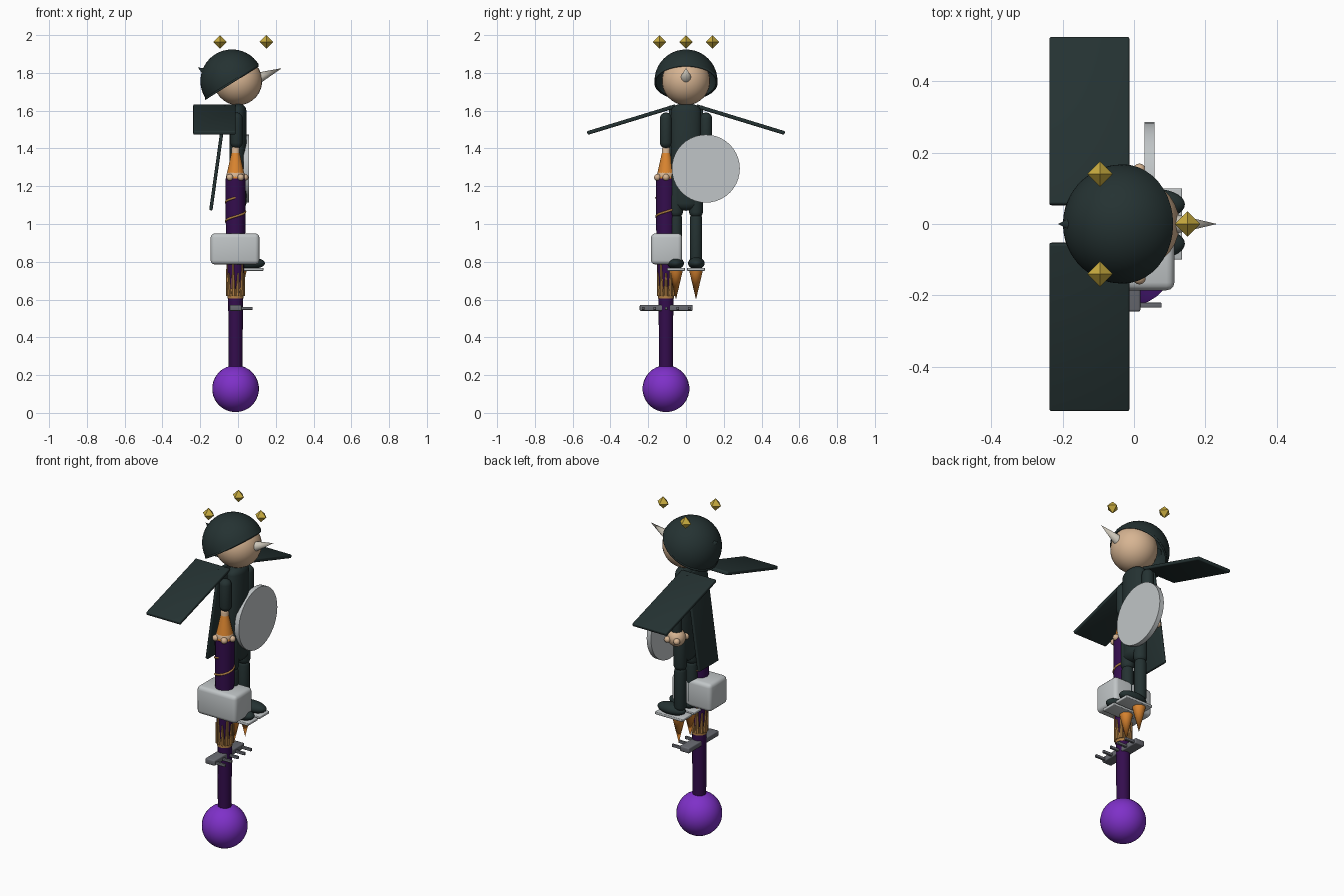
import bpy, bmesh, math
from mathutils import Vector, Matrix

if "Cube" in bpy.data.objects:
    bpy.data.objects.remove(bpy.data.objects["Cube"], do_unlink=True)


def material(name, *rgb):
    m = bpy.data.materials.new(name)
    m.use_nodes = True
    m.diffuse_color = (*rgb, 1)
    m.node_tree.nodes["Principled BSDF"].inputs["Base Color"].default_value = (*rgb, 1)
    return m


CLOTH = material("dark_green", 0.018, 0.032, 0.032)
SKIN = material("skin", 0.68, 0.46, 0.29)
SILVER = material("silver", 0.53, 0.56, 0.57)
FLAME = material("orange", 0.72, 0.24, 0.03)
ORB = material("violet", 0.21, 0.03, 0.58)
STAFF = material("deep_purple", 0.034, 0.004, 0.075)
TRIM = material("bronze", 0.45, 0.22, 0.06)
GOLD = material("gold", 0.58, 0.41, 0.05)
STEEL = material("steel", 0.14, 0.145, 0.165)
BONE = material("bone", 0.6, 0.56, 0.48)


def finish(name, bm, mat, smooth=True):
    mesh = bpy.data.meshes.new(name)
    bm.to_mesh(mesh)
    bm.free()
    mesh.materials.append(mat)
    ob = bpy.data.objects.new(name, mesh)
    bpy.context.collection.objects.link(ob)
    if smooth:
        bpy.ops.object.select_all(action="DESELECT")
        ob.select_set(True)
        bpy.context.view_layer.objects.active = ob
        bpy.ops.object.shade_smooth_by_angle(angle=math.radians(40))
    return ob


def ball(name, mat, loc, size, stretch=0):
    """Ellipsoid; stretch pulls the halves apart into a capsule."""
    bm = bmesh.new()
    bmesh.ops.create_uvsphere(bm, u_segments=28, v_segments=15, radius=1)
    for v in bm.verts:
        side = 1 if v.co.z > 0 else -1
        v.co = Vector(a * b for a, b in zip(v.co, size))
        v.co.z += side * stretch
        v.co += Vector(loc)
    return finish(name, bm, mat)


def capsule(name, mat, x, y, low, high, r, ry=None):
    return ball(name, mat, (x, y, (low + high) / 2), (r, ry or r, r), (high - low) / 2 - r)


def cone(name, mat, start, end, r1, r2, sides=24):
    a, b = Vector(start), Vector(end)
    bm = bmesh.new()
    bmesh.ops.create_cone(bm, cap_ends=True, segments=sides, radius1=r1, radius2=r2,
                          depth=(b - a).length)
    turn = (b - a).to_track_quat("Z", "Y").to_matrix().to_4x4()
    bm.transform(Matrix.Translation((a + b) / 2) @ turn)
    return finish(name, bm, mat)


def box(name, mat, loc, size, bevel=0.006, tilt=0, axis="X"):
    bm = bmesh.new()
    bmesh.ops.create_cube(bm, size=1)
    bmesh.ops.scale(bm, vec=size, verts=bm.verts)
    bmesh.ops.bevel(bm, geom=bm.edges[:], offset=bevel, segments=3, profile=0.5, affect="EDGES")
    bm.transform(Matrix.Translation(loc) @ Matrix.Rotation(tilt, 4, axis))
    return finish(name, bm, mat)


SX, SY = -0.013, -0.106   # staff axis

# Staff: orb, tapered shaft, block
ball("staff_orb", ORB, (SX, SY, 0.128), (0.124,) * 3)
cone("staff_lower", STAFF, (SX, SY, 0.2), (SX, SY, 0.62), 0.037, 0.039, 12)
cone("staff_middle", STAFF, (SX, SY, 0.6), (SX, SY, 0.85), 0.039, 0.047, 12)
cone("staff_upper", STAFF, (SX, SY, 0.8), (SX, SY, 1.24), 0.05, 0.054, 12)
box("staff_block", SILVER, (-0.016, -0.103, 0.868), (0.258, 0.165, 0.164), 0.022)

# Bronze collar with rising tongues
cone("bronze_collar", TRIM, (SX, SY, 0.605), (SX, SY, 0.655), 0.042, 0.043, 12)
for i in range(10):
    a = math.tau * i / 10
    c, s = math.cos(a), math.sin(a)
    top = 0.8 if i % 2 else 0.74
    cone("bronze_tongue", TRIM, (SX + 0.037 * c, SY + 0.037 * s, 0.62),
         (SX + 0.045 * c, SY + 0.045 * s, top), 0.013, 0.004, 8)

# Spiral inlay on the upper shaft
curve = bpy.data.curves.new("spiral_inlay", "CURVE")
curve.dimensions = "3D"
curve.bevel_depth = 0.006
curve.bevel_resolution = 2
spline = curve.splines.new("POLY")
spline.points.add(48)
for i, p in enumerate(spline.points):
    a = math.tau * (i / 30 - 0.85)
    p.co = (SX + 0.051 * math.cos(a), SY + 0.051 * math.sin(a), 1.065 + 0.1 * a / math.tau, 1)
curve.materials.append(TRIM)
bpy.context.collection.objects.link(bpy.data.objects.new("spiral_inlay", curve))

# Toothed crossbar
box("crossbar", STEEL, (-0.013, -0.105, 0.556), (0.062, 0.28, 0.032))
for i in range(5):
    box("crossbar_tooth", STEEL, (0.04, -0.227 + 0.061 * i, 0.553), (0.075, 0.014, 0.016), 0.003)

# Torso and cape
capsule("torso", CLOTH, 0, 0, 1.07, 1.64, 0.045, 0.08)
box("cape", CLOTH, (-0.105, 0, 1.35), (0.018, 0.18, 0.56), 0.006, math.radians(8), "Y")

# Paired limbs, feet, thrusters and wings
for side, s in (("left", 1), ("right", -1)):
    capsule(side + "_upper_arm", CLOTH, -0.008, 0.106 * s, 1.4, 1.59, 0.033)
    ball(side + "_hand", SKIN, (SX, 0.106 * s, 1.25), (0.05,) * 3)
    for dx, dy in ((0.028, -0.045), (0.028, 0.045), (0.05, 0), (-0.03, 0.042), (-0.03, -0.042)):
        ball(side + "_finger", SKIN, (SX + dx, 0.106 * s + dy, 1.247), (0.018,) * 3)
    capsule(side + "_thigh", CLOTH, 0, 0.053 * s, 1.03, 1.28, 0.037)
    capsule(side + "_shin", CLOTH, 0, 0.053 * s, 0.79, 1.06, 0.033)
    ball(side + "_foot", CLOTH, (0.055, 0.055 * s, 0.792), (0.088, 0.044, 0.032))
    box(side + "_foot_plate", SILVER, (0.045, 0.053 * s, 0.76), (0.18, 0.094, 0.016), 0.004)
    cone(side + "_thruster_flame", FLAME, (0.01, 0.053 * s, 0.753), (0.01, 0.053 * s, 0.6), 0.036, 0)
    box(side + "_wing", CLOTH, (-0.125, 0.288 * s, 1.553), (0.224, 0.49, 0.02), 0.006,
        -s * math.radians(17))

# Forearms: plain on the left, flared cuff on the right
capsule("left_forearm", CLOTH, SX, 0.106, 1.25, 1.43, 0.03)
capsule("right_forearm", SKIN, SX, SY, 1.25, 1.415, 0.022)
cone("right_cuff", FLAME, (SX, SY, 1.24), (SX, SY, 1.385), 0.052, 0.02)

# Shield
cone("shield", SILVER, (0.03, 0.105, 1.293), (0.058, 0.105, 1.293), 0.18, 0.18, 40)

# Head, nose and tilted half-dome helmet
ball("head", SKIN, (0, 0, 1.757), (0.128,) * 3)
cone("nose_horn", BONE, (0.1, 0, 1.77), (0.232, 0, 1.825), 0.031, 0)
bm = bmesh.new()
bmesh.ops.create_uvsphere(bm, u_segments=40, v_segments=24, radius=0.167)
bmesh.ops.bisect_plane(bm, geom=bm.verts[:] + bm.edges[:] + bm.faces[:], plane_co=(0, 0, 0),
                       plane_no=(0, 0, 1), clear_inner=True)
bm.transform(Matrix.Translation((-0.032, 0, 1.757)) @ Matrix.Rotation(math.radians(-32), 4, "Y"))
helmet = finish("helmet", bm, CLOTH)
shell = helmet.modifiers.new("shell", "SOLIDIFY")
shell.thickness = 0.012
cone("helmet_spike", CLOTH, (-0.17, 0, 1.805), (-0.212, 0, 1.828), 0.022, 0)

# Floating crown gems
for x, y in ((0.15, 0), (-0.095, 0.14), (-0.095, -0.14)):
    bm = bmesh.new()
    for flip in (1, -1):
        bmesh.ops.create_cone(bm, segments=4, radius1=0.036, radius2=0, depth=0.036,
                              matrix=Matrix.Translation((x, y, 1.964 + flip * 0.018))
                              @ Matrix.Diagonal((1, 1, flip, 1)))
    bmesh.ops.remove_doubles(bm, verts=bm.verts, dist=0.001)
    bmesh.ops.recalc_face_normals(bm, faces=bm.faces)
    finish("crown_gem", bm, GOLD, False)
